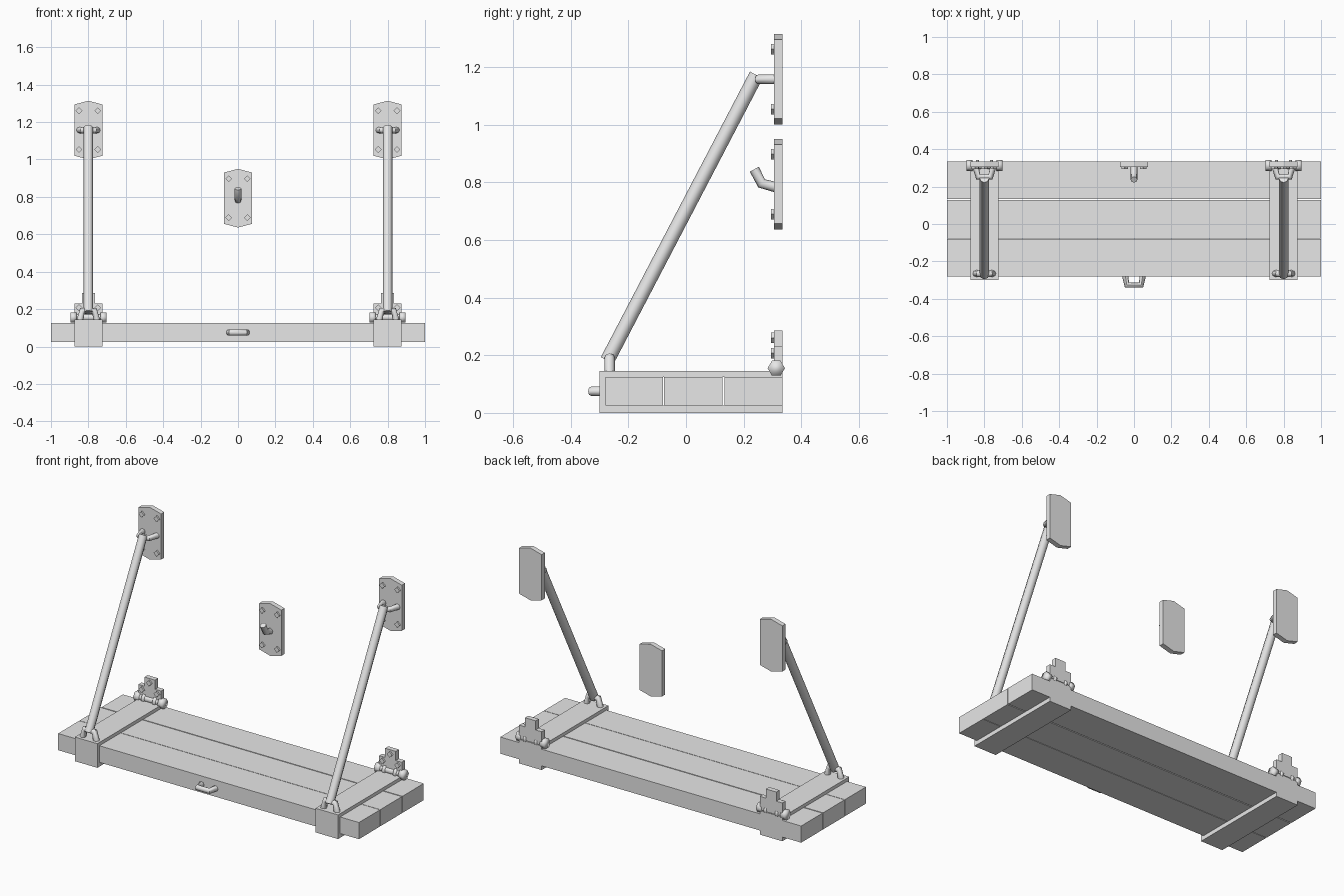
import bpy
import bmesh
from math import radians
from mathutils import Vector

cube = bpy.data.objects.get("Cube")
if cube:
    bpy.data.objects.remove(cube)

grey = bpy.data.materials.new("plain grey")
grey.use_nodes = True
GREY = (0.8, 0.8, 0.8, 1)
grey.diffuse_color = GREY
grey.node_tree.nodes["Principled BSDF"].inputs["Base Color"].default_value = GREY


def add(name, mesh):
    mesh.materials.clear()
    mesh.materials.append(grey)
    obj = bpy.data.objects.new(name, mesh)
    bpy.context.scene.collection.objects.link(obj)
    return obj


def prism(name, outline, push):
    """Extrude a flat outline of 3D points along a vector."""
    bm = bmesh.new()
    face = bm.faces.new([bm.verts.new(p) for p in outline])
    out = bmesh.ops.extrude_face_region(bm, geom=[face], use_keep_orig=True)
    moved = [g for g in out["geom"] if isinstance(g, bmesh.types.BMVert)]
    bmesh.ops.translate(bm, verts=moved, vec=Vector(push))
    bmesh.ops.recalc_face_normals(bm, faces=bm.faces)
    mesh = bpy.data.meshes.new(name)
    bm.to_mesh(mesh)
    bm.free()
    return add(name, mesh)


def tube(name, points, radius, smooth=True, detail=2):
    """Sweep a capped round bar along a path."""
    curve = bpy.data.curves.new(name + "_path", "CURVE")
    curve.dimensions = "3D"
    curve.bevel_depth = radius
    curve.bevel_resolution = detail
    curve.use_fill_caps = True
    spline = curve.splines.new("POLY")
    spline.points.add(len(points) - 1)
    for pt, co in zip(spline.points, points):
        pt.co = (*co, 1)
    path = bpy.data.objects.new(name + "_path", curve)
    mesh = bpy.data.meshes.new_from_object(path)
    bpy.data.objects.remove(path)
    mesh.name = name
    bm = bmesh.new()
    bm.from_mesh(mesh)
    bmesh.ops.remove_doubles(bm, verts=bm.verts, dist=0.0001)
    bmesh.ops.recalc_face_normals(bm, faces=bm.faces)
    bm.to_mesh(mesh)
    bm.free()
    if smooth:
        mesh.shade_smooth()
        mesh.set_sharp_from_angle(angle=radians(50))
    return add(name, mesh)


WALL = 0.335      # back plane of all wall fittings
FACE = 0.305      # front plane of the wall plates


def bolt(name, x, z):
    r = 0.018
    prism(name, [(x - r, FACE, z), (x, FACE, z - r), (x + r, FACE, z), (x, FACE, z + r)],
          (0, -0.01, 0))


def wall_plate(name, x, z):
    """Plate with shallow pointed ends and four diamond bolts."""
    w, h, peak = 0.075, 0.137, 0.157
    shape = [(-w, -h), (0, -peak), (w, -h), (w, h), (0, peak), (-w, h)]
    prism(name, [(x + a, FACE, z + b) for a, b in shape], (0, WALL - FACE, 0))
    for sx in (-1, 1):
        for sz in (-1, 1):
            bolt(name + "_bolt", x + sx * 0.05, z + sz * 0.104)


# Shelf planks
for i, (y0, y1) in enumerate([(-0.28, -0.08), (-0.077, 0.127), (0.133, WALL)]):
    prism(f"plank_{i + 1}", [(-1, y0, 0.025), (-1, y1, 0.025), (-1, y1, 0.125), (-1, y0, 0.125)],
          (2, 0, 0))

# Handle on the front edge
tube("front_handle", [(-0.047, -0.275, 0.075), (-0.038, -0.327, 0.075),
                      (0.038, -0.327, 0.075), (0.047, -0.275, 0.075)], 0.017)

# Hook on its wall plate
wall_plate("hook_plate", 0, 0.793)
tube("hook", [(0, FACE + 0.005, 0.783), (0, 0.262, 0.796), (0, 0.237, 0.845)], 0.018)

for side, x in (("left", 0.8), ("right", -0.8)):
    # Strap wrapped round the planks from the front
    strap = [(-0.30, 0), (WALL, 0), (WALL, 0.025), (-0.28, 0.025),
             (-0.28, 0.125), (WALL, 0.125), (WALL, 0.145), (-0.30, 0.145)]
    prism(f"{side}_strap", [(x - 0.075, y, z) for y, z in strap], (0.15, 0, 0))

    # Upper wall plate and its loop
    wall_plate(f"{side}_wall_plate", x, 1.157)
    tube(f"{side}_upper_loop", [(x - 0.048, FACE + 0.005, 1.157), (x - 0.033, 0.252, 1.157),
                                (x + 0.033, 0.252, 1.157), (x + 0.048, FACE + 0.005, 1.157)], 0.017)

    # Lower loop on the strap
    tube(f"{side}_lower_loop", [(x - 0.045, -0.265, 0.14), (x - 0.032, -0.265, 0.192),
                                (x + 0.032, -0.265, 0.192), (x + 0.045, -0.265, 0.14)], 0.018)

    # Diagonal support bar
    tube(f"{side}_support_bar", [(x, -0.273, 0.182), (x, 0.244, 1.172)], 0.025)

    # Stepped hinge plate with three bolts
    step = [(-0.075, 0.15), (0.075, 0.15), (0.075, 0.23), (0.035, 0.23),
            (0.035, 0.285), (-0.035, 0.285), (-0.035, 0.23), (-0.075, 0.23)]
    prism(f"{side}_hinge_plate", [(x + a, FACE, z) for a, z in step], (0, WALL - FACE, 0))
    for bx, bz in ((-0.05, 0.207), (0.05, 0.207), (0, 0.26)):
        bolt(f"{side}_hinge_bolt", x + bx, bz)

    # Hinge pin, end knobs and knuckles
    py, pz = 0.313, 0.155
    tube(f"{side}_hinge_pin", [(x - 0.09, py, pz), (x + 0.09, py, pz)], 0.02)
    for cx, half in ((-0.08, 0.016), (-0.037, 0.008), (0.037, 0.008), (0.08, 0.016)):
        tube(f"{side}_hinge_knuckle", [(x + cx - half, py, pz), (x + cx + half, py, pz)],
             0.03, smooth=False, detail=1)
